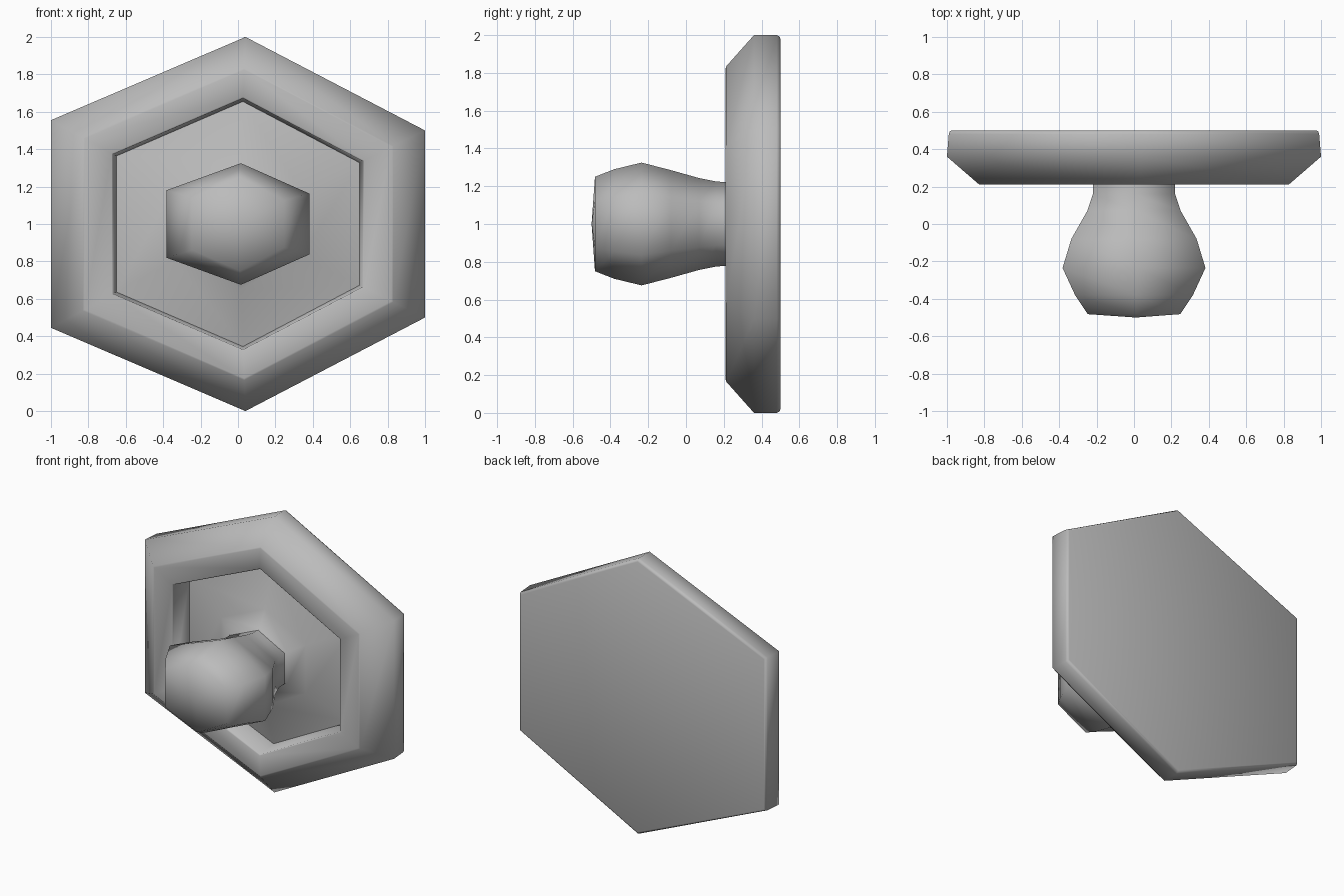
import bpy, bmesh, math

if "Cube" in bpy.data.objects:
    bpy.data.objects.remove(bpy.data.objects["Cube"])

# One slightly irregular hexagon (x, z) shared by every cross-section
HEX = [(0.04, 1.0), (1.0, 0.5), (1.0, -0.5), (0.04, -1.0), (-1.0, -0.555), (-1.0, 0.555)]

grey = bpy.data.materials.new("light_grey")
grey.diffuse_color = (0.5, 0.5, 0.5, 1.0)
grey.use_nodes = True
grey.node_tree.nodes["Principled BSDF"].inputs["Base Color"].default_value = grey.diffuse_color


def loft(name, rings, tip=None, smooth=65):
    """Bridge hexagon rings given as (y, half width, half height)."""
    bm = bmesh.new()
    loops = [[bm.verts.new((x * rx, y, 1.0 + z * rz)) for x, z in HEX] for y, rx, rz in rings]
    for a, b in zip(loops, loops[1:]):
        for i in range(6):
            j = (i + 1) % 6
            bm.faces.new((a[i], a[j], b[j], b[i]))
    bm.faces.new(loops[0])
    if tip is None:
        bm.faces.new(loops[-1])
    else:
        centre = bm.verts.new((0.01, tip, 1.0))
        for i in range(6):
            bm.faces.new((loops[-1][i], loops[-1][(i + 1) % 6], centre))
    bmesh.ops.recalc_face_normals(bm, faces=bm.faces[:])
    mesh = bpy.data.meshes.new(name)
    bm.to_mesh(mesh)
    bm.free()
    mesh.materials.append(grey)
    ob = bpy.data.objects.new(name, mesh)
    bpy.context.collection.objects.link(ob)
    bpy.ops.object.select_all(action='DESELECT')
    ob.select_set(True)
    bpy.context.view_layer.objects.active = ob
    bpy.ops.object.shade_smooth_by_angle(angle=math.radians(smooth))
    return ob


# Back plate: rounded back edge, chamfered front, recess with flared foot of the neck
loft("back_plate", [
    (0.50, 0.975, 0.98),
    (0.495, 0.985, 0.993),
    (0.48, 0.99, 1.0),
    (0.36, 1.0, 1.0),
    (0.213, 0.83, 0.835),
    (0.21, 0.82, 0.825),
    (0.21, 0.675, 0.68),
    (0.217, 0.668, 0.672),
    (0.37, 0.65, 0.655),
    (0.29, 0.34, 0.35),
    (0.235, 0.23, 0.23),
    (0.21, 0.215, 0.215),
])

# Knob: narrow neck swelling to a wide faceted head
loft("knob", [
    (0.24, 0.22, 0.22),
    (0.16, 0.22, 0.225),
    (0.07, 0.25, 0.243),
    (-0.08, 0.335, 0.285),
    (-0.235, 0.382, 0.325),
    (-0.38, 0.315, 0.29),
    (-0.482, 0.247, 0.25),
], tip=-0.5, smooth=85)
